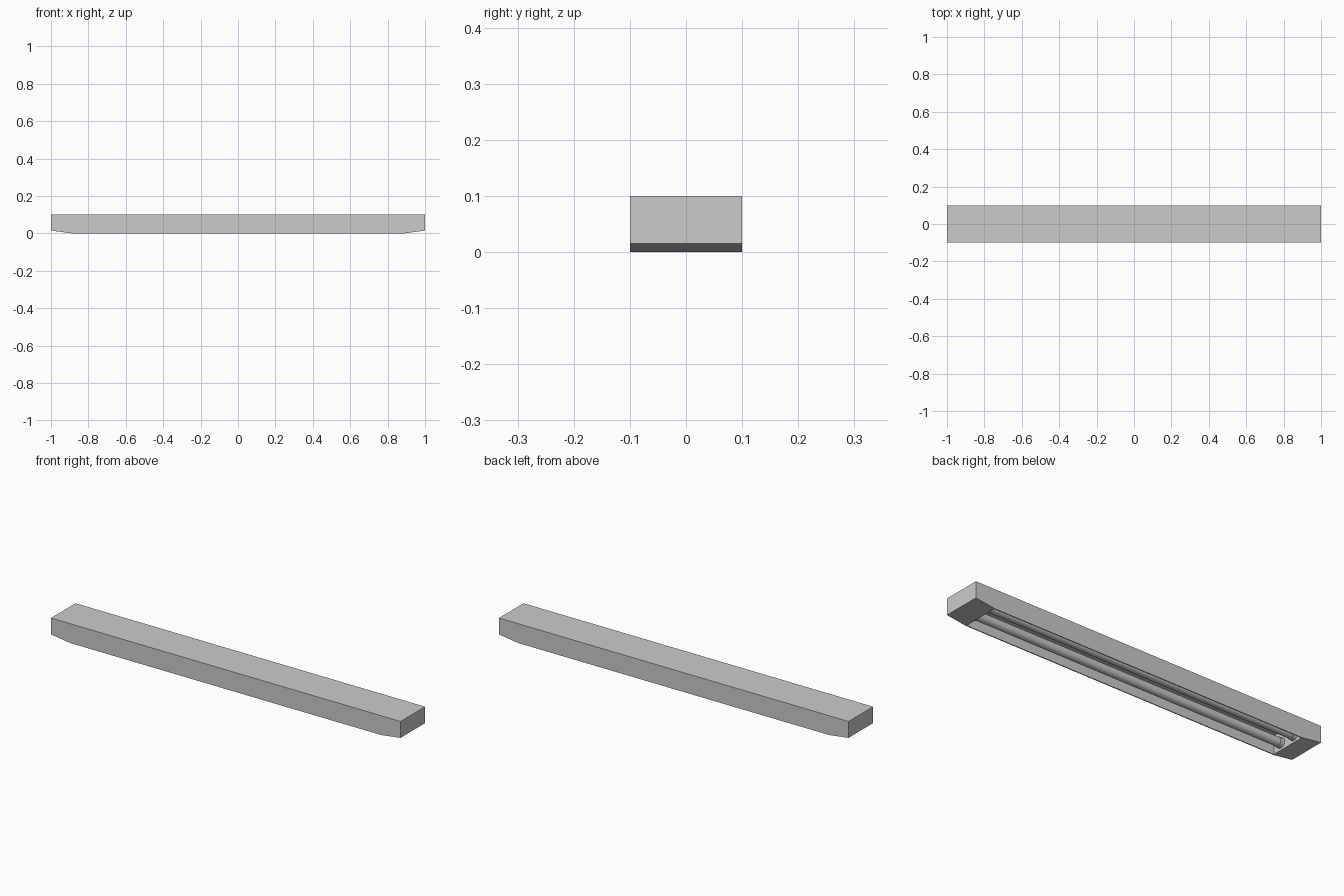
import bpy, bmesh
from math import radians
from mathutils import Matrix

cube = bpy.data.objects.get("Cube")
if cube:
    bpy.data.objects.remove(cube, do_unlink=True)

grey = bpy.data.materials.new("light grey")
grey.use_nodes = True
grey.diffuse_color = (0.6, 0.6, 0.6, 1)
grey.node_tree.nodes["Principled BSDF"].inputs["Base Color"].default_value = (0.6, 0.6, 0.6, 1)

HALF_WIDTH, WALL = 0.1, 0.005
OPENING = 0.89          # half length of the open underside
TUBE_Y, TUBE_Z = 0.045, 0.035


def finish(bm, name):
    mesh = bpy.data.meshes.new(name)
    bmesh.ops.recalc_face_normals(bm, faces=bm.faces[:])
    bm.to_mesh(mesh)
    bm.free()
    mesh.materials.append(grey)
    obj = bpy.data.objects.new(name, mesh)
    bpy.context.collection.objects.link(obj)
    return obj


def extrude_profile(name, points, y0, y1):
    bm = bmesh.new()
    face = bm.faces.new([bm.verts.new((x, y0, z)) for x, z in points])
    result = bmesh.ops.extrude_face_region(bm, geom=[face])
    verts = [v for v in result["geom"] if isinstance(v, bmesh.types.BMVert)]
    bmesh.ops.translate(bm, verts=verts, vec=(0, y1 - y0, 0))
    return finish(bm, name)


def rod(name, x, y, radius, length):
    bm = bmesh.new()
    bmesh.ops.create_cone(bm, cap_ends=True, segments=24, radius1=radius,
                          radius2=radius, depth=length,
                          matrix=Matrix.Translation((x, y, TUBE_Z))
                          @ Matrix.Rotation(radians(90), 4, "Y"))
    obj = finish(bm, name)
    bpy.context.view_layer.objects.active = obj
    bpy.ops.object.select_all(action="DESELECT")
    obj.select_set(True)
    bpy.ops.object.shade_smooth_by_angle(angle=radians(40))


# Housing with tapered ends, hollowed from below
half = [(OPENING, 0), (1, 0.015), (1, 0.1)]
outline = half + [(-x, z) for x, z in reversed(half)]
housing = extrude_profile("housing", outline, -HALF_WIDTH, HALF_WIDTH)
hollow = [(-OPENING, -0.02), (OPENING, -0.02), (OPENING, 0.095), (-OPENING, 0.095)]
cutter = extrude_profile("hollow_cutter", hollow, WALL - HALF_WIDTH, HALF_WIDTH - WALL)
cutter.hide_render = True
cut = housing.modifiers.new("hollow", "BOOLEAN")
cut.operation = "DIFFERENCE"
cut.solver = "EXACT"
cut.object = cutter
bpy.context.view_layer.update()
hollowed = bpy.data.meshes.new_from_object(
    housing.evaluated_get(bpy.context.evaluated_depsgraph_get()))
housing.modifiers.clear()
housing.data = hollowed
bpy.data.objects.remove(cutter, do_unlink=True)

# Pair of tubes with a socket at each end
for side, y in (("back", TUBE_Y), ("front", -TUBE_Y)):
    rod(f"{side}_tube", 0, y, 0.022, 2 * OPENING - 0.03)
    for end, sign in (("left", 1), ("right", -1)):
        rod(f"{side}_{end}_socket", sign * (OPENING - 0.0095), y, 0.025, 0.021)
